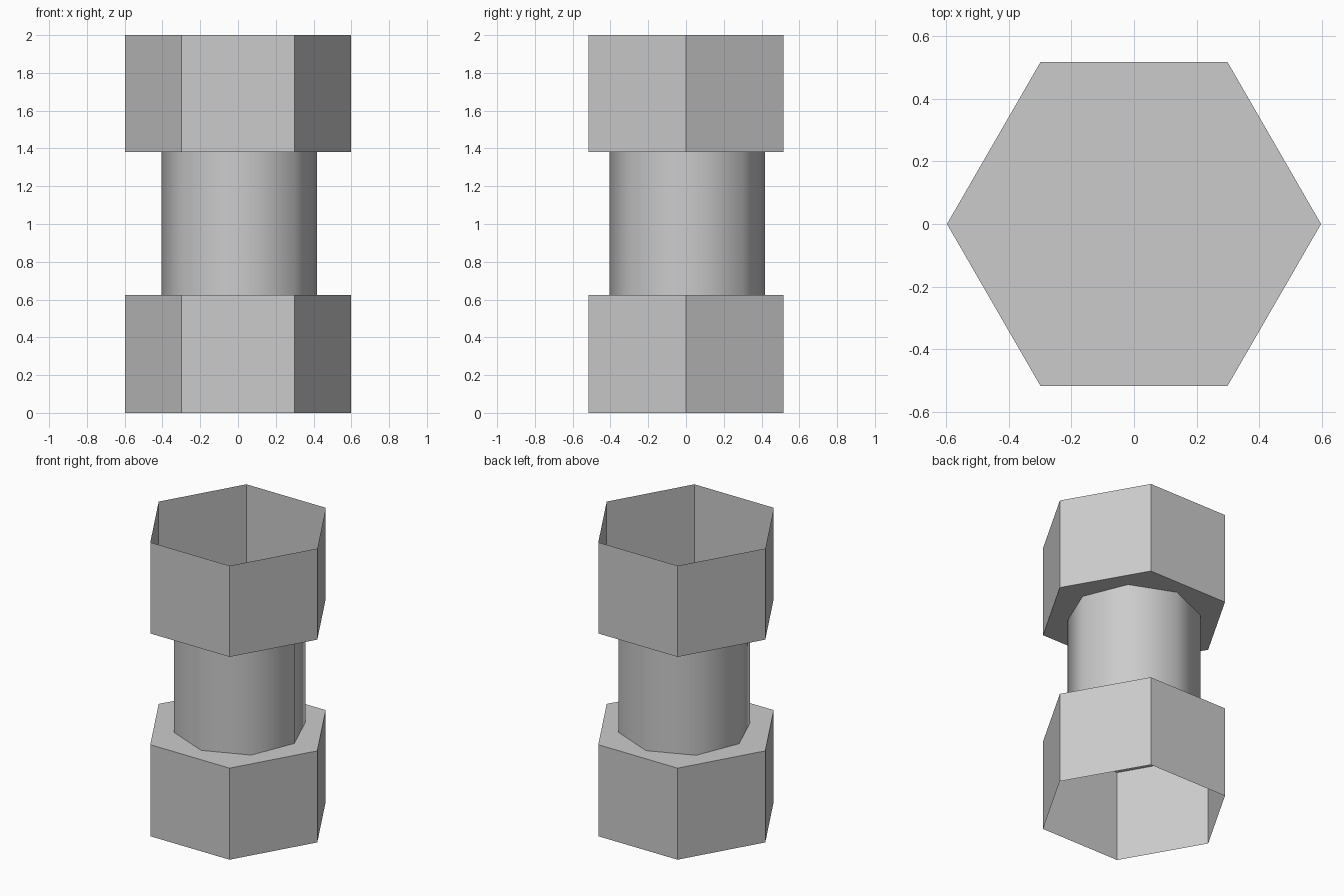
import bpy
import bmesh
from math import cos, sin, tau, radians

if "Cube" in bpy.data.objects:
    bpy.data.objects.remove(bpy.data.objects["Cube"])


def prism(name, sides, radius, z0, z1, cap=None, center=(0, 0), smooth=False):
    """Thin-walled prism, optionally closed at one height ('bottom' or 'top')."""
    bm = bmesh.new()
    rings = []
    for z in (z0, z1):
        rings.append([bm.verts.new((center[0] + radius * cos(tau * i / sides),
                                    center[1] + radius * sin(tau * i / sides), z))
                      for i in range(sides)])
    low, high = rings
    for i in range(sides):
        j = (i + 1) % sides
        bm.faces.new((low[i], low[j], high[j], high[i])).smooth = smooth
    if cap == 'bottom':
        bm.faces.new(low[::-1])
    elif cap == 'top':
        bm.faces.new(high)
    mesh = bpy.data.meshes.new(name)
    bm.to_mesh(mesh)
    bm.free()
    obj = bpy.data.objects.new(name, mesh)
    bpy.context.collection.objects.link(obj)
    return obj


# Hexagonal cups, open at the outer ends
prism("lower_hex_cup", 6, 0.597, 0.0, 0.623, cap='top')
prism("upper_hex_cup", 6, 0.597, 1.38, 2.0, cap='bottom')

# Eight-sided smooth shaft between the cups, very slightly off centre
prism("shaft", 8, 0.412, 0.623, 1.38, center=(0.007, 0.007), smooth=True)
